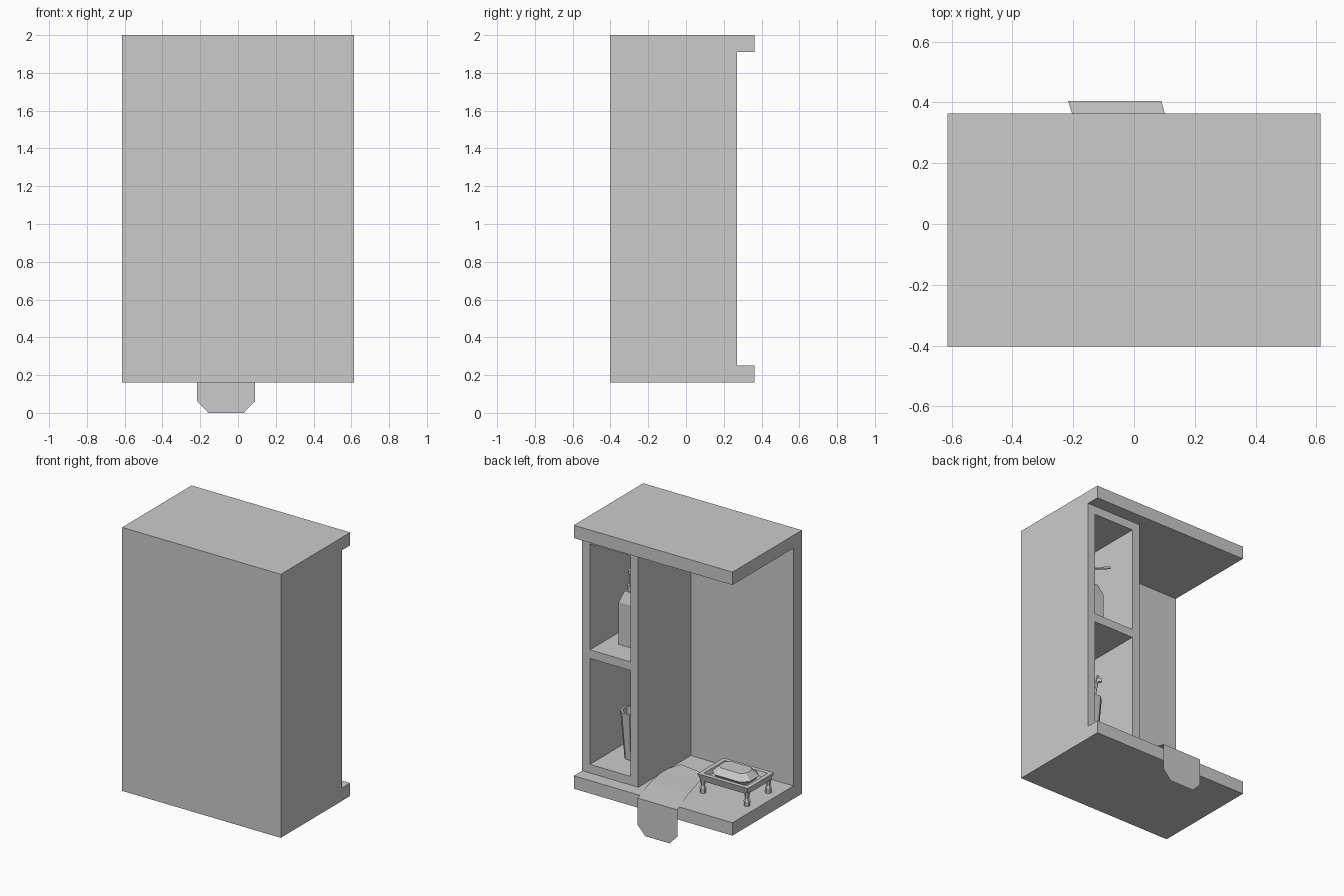
import bpy, bmesh, math
from mathutils import Vector

if "Cube" in bpy.data.objects:
    bpy.data.objects.remove(bpy.data.objects["Cube"])


def make(name, bm):
    bmesh.ops.recalc_face_normals(bm, faces=bm.faces)
    me = bpy.data.meshes.new(name)
    bm.to_mesh(me)
    bm.free()
    ob = bpy.data.objects.new(name, me)
    bpy.context.collection.objects.link(ob)
    return ob


def box(name, x0, x1, y0, y1, z0, z1):
    bm = bmesh.new()
    bmesh.ops.create_cube(bm, size=1)
    for v in bm.verts:
        v.co = ((x0 + x1) / 2 + v.co.x * (x1 - x0),
                (y0 + y1) / 2 + v.co.y * (y1 - y0),
                (z0 + z1) / 2 + v.co.z * (z1 - z0))
    return make(name, bm)


def loft(name, rings, closed=False):
    """Skin between equal-length rings of points, capped unless closed on itself."""
    bm = bmesh.new()
    vs = [[bm.verts.new(p) for p in r] for r in rings]
    n = len(vs[0])
    pairs = list(zip(vs, vs[1:])) + ([(vs[-1], vs[0])] if closed else [])
    for a, b in pairs:
        for i in range(n):
            j = (i + 1) % n
            bm.faces.new((a[i], a[j], b[j], b[i]))
    if not closed:
        bm.faces.new(vs[0])
        bm.faces.new(vs[-1])
    return make(name, bm)


def rect(cx, cy, hx, hy, z):
    return [(cx + a * hx, cy + b * hy, z) for a, b in ((-1, -1), (1, -1), (1, 1), (-1, 1))]


def chamfered(cx, cy, hx, hy, c, z):
    pts = [(hx - c, -hy), (hx, -hy + c), (hx, hy - c), (hx - c, hy),
           (c - hx, hy), (-hx, hy - c), (-hx, c - hy), (c - hx, -hy)]
    return [(cx + x, cy + y, z) for x, y in pts]


def circle(cx, cy, r, z, n):
    return [(cx + r * math.cos(2 * math.pi * (i + .5) / n),
             cy + r * math.sin(2 * math.pi * (i + .5) / n), z) for i in range(n)]


def rod(name, p, q, r, n=6):
    p, q = Vector(p), Vector(q)
    rot = (q - p).to_track_quat('Z', 'Y')
    base = [rot @ Vector(c) for c in circle(0, 0, r, 0, n)]
    return loft(name, [[p + c for c in base], [q + c for c in base]])


# Outer shell, open on the left and at the back
box("wall_panel", -.613, .613, -.403, -.31, .25, 1.91)
box("base_slab", -.613, .613, -.403, .363, .16, .25)
box("top_slab", -.613, .613, -.403, .363, 1.91, 2)

# Shelf cabinet with two compartments
for name, x in (("inner", .18), ("outer", .553)):
    box("cabinet_side_" + name, x, x + .06, -.31, .27, .25, 1.91)
for name, z in (("bottom", .25), ("middle", 1.05), ("top", 1.85)):
    box("cabinet_shelf_" + name, .24, .553, -.31, .27, z, z + .06)

# Thin cloth lying on the base and draping over its edge
bm = bmesh.new()
rows = [[(.15, -.16, .255), (-.008, -.133, .255)],
        [(.19, -.03, .255), (-.077, -.09, .255)],
        [(.15, .19, .257), (-.147, .187, .257)],
        [(.09, .405, .25), (-.217, .405, .25)],
        [(.09, .405, .063), (-.217, .405, .063)],
        [(.03, .405, .0), (-.157, .405, .0)]]
vs = [[bm.verts.new(p) for p in r] for r in rows]
for a, b in zip(vs, vs[1:]):
    bm.faces.new((a[0], a[1], b[1], b[0]))
make("cloth", bm)

# Footed dish: rim with sunken floor
cx, cy = -.37, -.02
loft("dish", [rect(cx, cy, .18, .13, .335), rect(cx, cy, .195, .145, .385),
              rect(cx, cy, .165, .115, .385), rect(cx, cy, .155, .105, .355)])

# Dish feet
for sx in (-1, 1):
    for sy in (-1, 1):
        fx, fy = cx + sx * .17, cy + sy * .118
        loft("dish_foot", [circle(fx, fy, r, z, 6) for r, z in
                           ((.02, .25), (.021, .285), (.013, .302), (.02, .345))])

# Soap bar
loft("soap", [chamfered(cx, cy, .12, .075, .035, .355),
              chamfered(cx, cy, .145, .095, .045, .385),
              chamfered(cx, cy, .105, .06, .03, .425)])

# Pump bottle on the upper shelf
bx, by = .395, .04
loft("bottle", [rect(bx, by, .056, .058, 1.11), rect(bx, by, .056, .058, 1.405),
                rect(bx, by, .03, .032, 1.48)])
loft("pump_neck", [circle(bx, by, r, z, 8) for r, z in
                   ((.025, 1.48), (.025, 1.52), (.012, 1.52), (.012, 1.6), (.022, 1.6), (.022, 1.625))])
rod("pump_spout", (bx, by, 1.605), (.3, .12, 1.612), .01)

# Tapered cup on the lower shelf
ux, uy = .395, .03
loft("cup", [circle(ux, uy, r, z, 8) for r, z in
             ((.05, .31), (.078, .64), (.062, .64), (.04, .33))])

# Brush leaning in the cup
rod("brush_handle", (.415, .02, .335), (.345, .05, .82), .009)
rod("brush_bristles", (.355, .045, .785), (.325, .058, .79), .018, 4)
